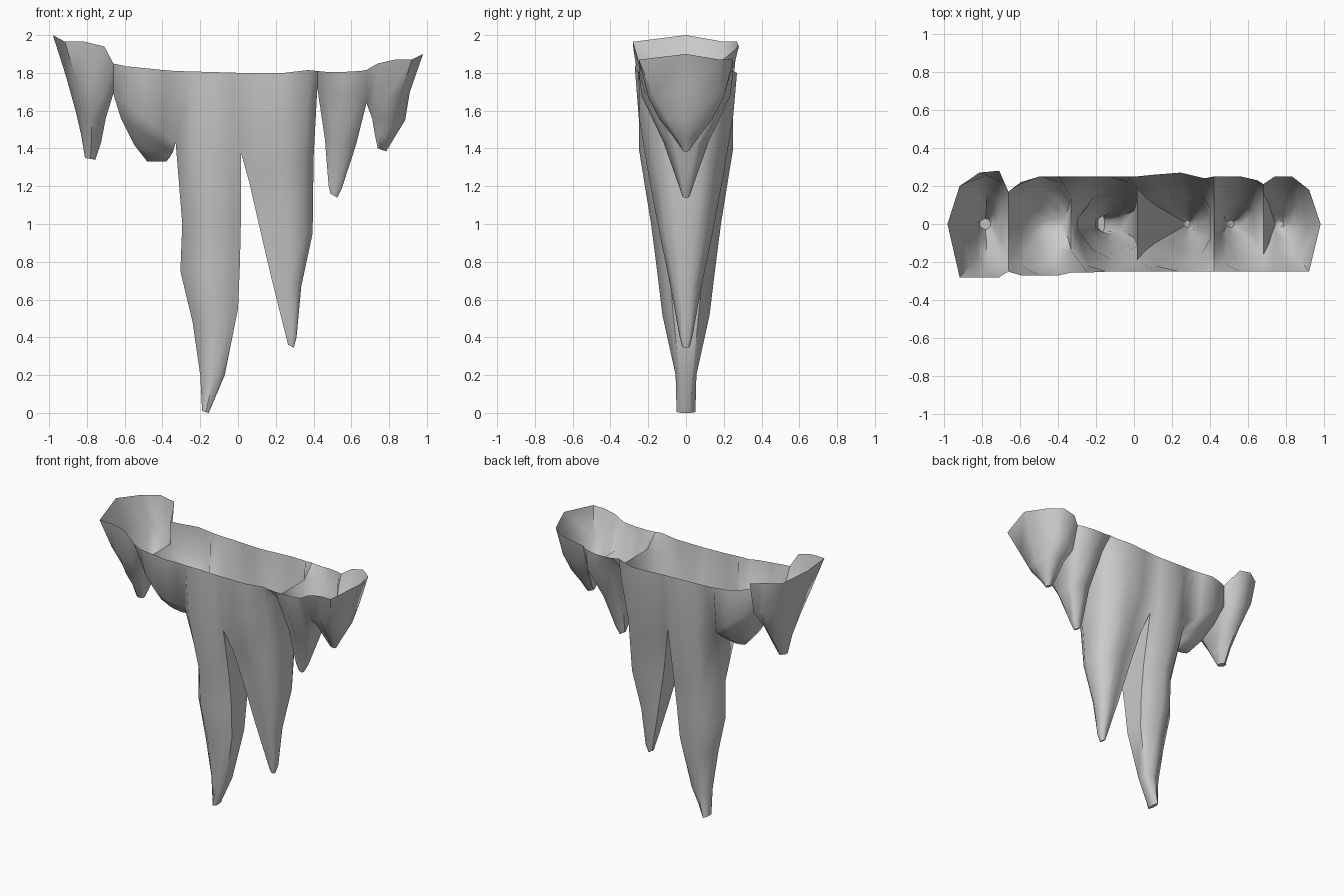
import bpy, bmesh

bm = bmesh.new()


def icicle(rows, f1, f2, back, closed_left=False, closed_right=False, rim=None):
    """Loft 10-sided rings from tip to rim.
    Row: left x, half-width y, z; right x, half-width y, z; depth.
    f1, f2: where the shoulders sit between left and right; back: rim depths behind.
    The last two rows are the crotch and the rim, left open to neighbours."""
    rings = []
    top = len(rows) - 1
    for i, (xl, yl, zl, xr, yr, zr, d) in enumerate(rows):
        s = 1 if i == top else 0.88 if i == top - 1 else 0.72
        depth = (yl, max(d * s, yl), d, max(d * s, yr), yr)
        front = []
        for k, t in enumerate((0, f1, (f1 + f2) / 2, f2, 1)):
            z = zl + (zr - zl) * t
            if rim and i == top and 0 < k < 4:
                z = rim[k - 1]
            front.append((xl + (xr - xl) * t, z))
        behind = back if i == top else depth
        ring = [bm.verts.new((x, -y, z)) for (x, z), y in zip(front, depth)]
        ring += [bm.verts.new((x, y, z)) for (x, z), y in reversed(list(zip(front, behind)))]
        rings.append(ring)
    bm.faces.new(list(reversed(rings[0])))
    for i in range(top):
        a, b = rings[i], rings[i + 1]
        for k in range(10):
            last = i == top - 1
            if last and ((k == 4 and not closed_right) or (k == 9 and not closed_left)):
                continue
            n = (k + 1) % 10
            bm.faces.new((a[k], a[n], b[n], b[k]))


# far left icicle with flared end
icicle([
    (-.81, .01, 1.35, -.755, .01, 1.34, .03),
    (-.83, .00, 1.47, -.725, .04, 1.43, .09),
    (-.86, .00, 1.60, -.70, .09, 1.56, .18),
    (-.91, .00, 1.78, -.66, .17, 1.69, .25),
    (-.98, .00, 2.00, -.66, .25, 1.85, .28)],
    .2, .85, (0, .20, .27, .28, .17), closed_left=True, rim=(1.965, 1.965, 1.94))

# short blunt icicle
icicle([
    (-.48, .01, 1.33, -.38, .01, 1.33, .03),
    (-.55, .06, 1.42, -.36, .05, 1.355, .11),
    (-.62, .12, 1.56, -.345, .08, 1.38, .19),
    (-.66, .17, 1.69, -.33, .14, 1.43, .25),
    (-.66, .25, 1.85, -.33, .255, 1.81, .27)],
    .2, .8, (.17, .21, .25, .25, .25), rim=(1.835, 1.825, 1.815))

# longest icicle
icicle([
    (-.19, .02, .01, -.155, .02, .00, .05),
    (-.20, .02, .20, -.07, .035, .20, .055),
    (-.24, .03, .48, .00, .07, .55, .125),
    (-.305, .02, .75, .01, .09, .78, .155),
    (-.295, .03, 1.00, .015, .12, 1.00, .185),
    (-.33, .14, 1.43, .015, .19, 1.38, .25),
    (-.33, .255, 1.81, .015, .25, 1.80, .25)],
    .25, .87, (.25, .25, .25, .25, .25))

# second long icicle
icicle([
    (.265, .01, .36, .295, .01, .345, .02),
    (.25, .02, .42, .31, .02, .40, .035),
    (.18, .06, .70, .335, .03, .67, .085),
    (.11, .10, 1.00, .395, .05, .95, .145),
    (.06, .14, 1.22, .40, .08, 1.35, .205),
    (.015, .19, 1.38, .42, .16, 1.72, .25),
    (.015, .25, 1.80, .42, .25, 1.81, .25)],
    .25, .88, (.25, .26, .27, .24, .25), rim=(1.80, 1.80, 1.815))

# right middle icicle
icicle([
    (.49, .01, 1.16, .525, .01, 1.14, .02),
    (.48, .02, 1.20, .55, .02, 1.19, .035),
    (.46, .07, 1.45, .625, .06, 1.42, .12),
    (.42, .16, 1.72, .68, .16, 1.64, .235),
    (.42, .25, 1.81, .68, .25, 1.815, .25)],
    .2, .87, (.25, .25, .25, .23, .21), rim=(1.805, 1.805, 1.81))

# far right icicle with flared end
icicle([
    (.74, .01, 1.40, .785, .01, 1.385, .02),
    (.725, .05, 1.47, .83, .00, 1.46, .07),
    (.71, .10, 1.56, .885, .00, 1.55, .14),
    (.68, .16, 1.64, .91, .00, 1.70, .20),
    (.68, .25, 1.815, .98, .00, 1.90, .25)],
    .2, .8, (.21, .25, .25, .18, 0), closed_right=True, rim=(1.85, 1.87, 1.87))

# weld neighbours and outer edges into one open shell
bmesh.ops.remove_doubles(bm, verts=bm.verts, dist=0.0005)
bmesh.ops.recalc_face_normals(bm, faces=bm.faces)
mesh = bpy.data.meshes.new("icicles")
bm.to_mesh(mesh)
bm.free()
obj = bpy.data.objects.new("icicles", mesh)
bpy.context.collection.objects.link(obj)
bpy.context.view_layer.objects.active = obj
obj.select_set(True)
bpy.ops.object.shade_smooth_by_angle(angle=1.0)
